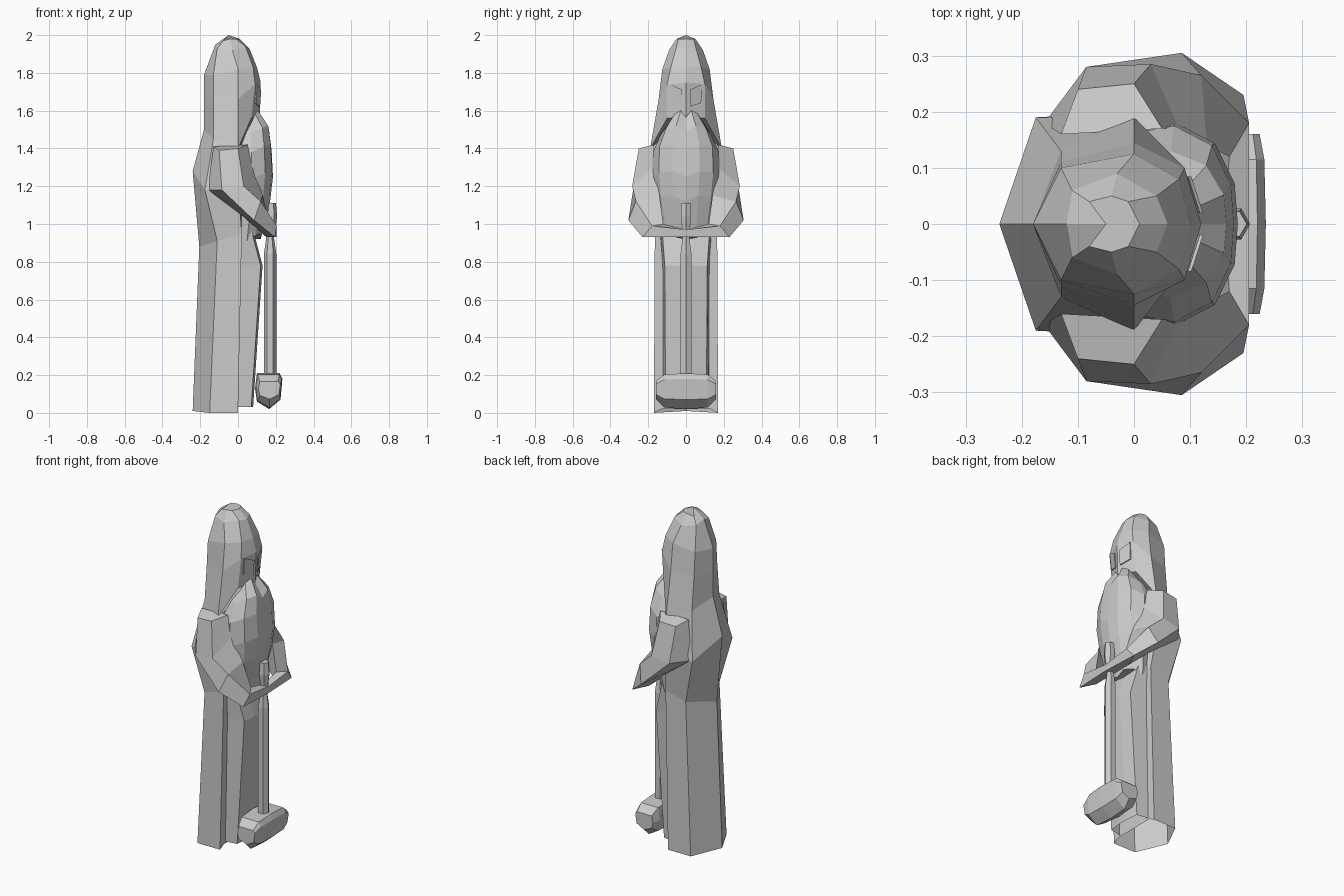
import bpy
import bmesh
from math import cos, sin, tau
from mathutils import Vector

default_cube = bpy.data.objects.get("Cube")
if default_cube:
    bpy.data.objects.remove(default_cube, do_unlink=True)

# One plain stone colour for the whole statue
stone = bpy.data.materials.new("stone_grey")
stone.use_nodes = True
stone.diffuse_color = (.6, .6, .6, 1)
shader = next(node for node in stone.node_tree.nodes if node.type == "BSDF_PRINCIPLED")
shader.inputs["Base Color"].default_value = stone.diffuse_color
shader.inputs["Roughness"].default_value = .8


def loft(name, rings, cap_start=True, cap_end=True):
    """Bridge closed rings of points with flat quads and cap the chosen ends."""
    bm = bmesh.new()
    rows = [[bm.verts.new(point) for point in ring] for ring in rings]
    count = len(rows[0])
    for lower, upper in zip(rows, rows[1:]):
        for i in range(count):
            j = (i + 1) % count
            bm.faces.new((lower[i], lower[j], upper[j], upper[i]))
    if cap_start:
        bm.faces.new(rows[0][::-1])
    if cap_end:
        bm.faces.new(rows[-1])
    bmesh.ops.recalc_face_normals(bm, faces=bm.faces)
    mesh = bpy.data.meshes.new(name)
    bm.to_mesh(mesh)
    bm.free()
    mesh.materials.append(stone)
    obj = bpy.data.objects.new(name, mesh)
    bpy.context.collection.objects.link(obj)


def flip(points):
    """Mirror points across the body's symmetry plane."""
    return [(x, -y, z) for x, y, z in points]


def whole(half):
    """Complete a half ring, sharing the points that lie on the symmetry plane."""
    return half + flip([point for point in reversed(half) if point[1] > 0])


def paired(name, rings, **caps):
    """Build a part together with its mirrored twin."""
    loft("left_" + name, rings, **caps)
    loft("right_" + name, [flip(ring) for ring in rings], **caps)


# Hood: each half ring runs back, rear corner, side, cheek, front
hood = [
    [(-.18, 0, 1.5), (-.13, .13, 1.45), (0, .19, 1.4), (.07, .1, 1.56), (.115, 0, 1.57)],
    [(-.18, 0, 1.65), (-.13, .11, 1.65), (0, .145, 1.66), (.09, .1, 1.74), (.12, 0, 1.75)],
    [(-.18, 0, 1.79), (-.13, .1, 1.79), (0, .125, 1.82), (.08, .08, 1.83), (.1, 0, 1.83)],
    [(-.12, 0, 1.95), (-.11, .06, 1.93), (-.03, .09, 1.92), (.04, .05, 1.94), (.06, 0, 1.93)],
    [(-.05, 0, 2), (-.08, .04, 1.97), (-.04, .05, 1.98), (-.01, .04, 1.98), (.01, 0, 1.98)],
]
loft("hood", [whole(half) for half in hood])

# Cloak, hollow below: back, rear corner, side, then the folded front edge
cloak = [
    [(-.24, 0, .01), (-.15, .17, 0), (0, .17, 0), (0, .13, .02)],
    [(-.205, 0, .88), (-.11, .16, .91), (.02, .165, .95), (.02, .13, .95)],
    [(-.24, 0, 1.28), (-.175, .19, 1.18), (0, .2, 1.2), (.03, .14, 1.2)],
    [(-.18, 0, 1.5), (-.13, .13, 1.45), (0, .19, 1.4), (.05, .1, 1.5)],
]
loft("cloak", [whole(half) for half in cloak], cap_start=False, cap_end=False)

# Inner robe with a flat front panel: height, depth, half width
skirt = []
for height, depth, width in ((.03, .08, .12), (.78, .13, .125), (.97, .08, .14)):
    skirt.append(whole([(0, width, height), (depth - .01, width * .9, height),
                        (depth, width * .25, height)]))
loft("inner_robe", skirt, cap_start=False, cap_end=False)

# Broad chest: height, front depth, half width
chest = []
for height, depth, width in ((.93, .12, .13), (1.13, .17, .165), (1.26, .185, .18),
                             (1.4, .178, .175), (1.5, .165, .13), (1.58, .11, .07)):
    chest.append(whole([(-.02, width * .9, height), (depth * .4, width, height - .02),
                        (depth * .78, width * .8, height + .01),
                        (depth * .97, width * .4, height + .02), (depth, 0, height - .01)]))
loft("chest", chest)

# Sleeves: each ring runs outer back, outer front, inner front, inner back
sleeve = [
    [(-.1, .24, 1.39), (0, .25, 1.4), (.05, .17, 1.42), (-.13, .16, 1.41)],
    [(-.085, .28, 1.18), (.03, .285, 1.2), (.08, .17, 1.3), (-.16, .18, 1.18)],
    [(.085, .305, 1.02), (.12, .265, 1.12), (.13, .14, 1.15), (.04, .17, 1.03)],
    [(.195, .23, .93), (.205, .18, .99), (.17, .12, 1), (.15, .14, .93)],
    [(.205, 0, .93), (.205, 0, .97), (.16, 0, .97), (.15, 0, .93)],
]
paired("sleeve", sleeve, cap_end=False)

# Shallow eye plates set on the face
eye = [(.117, .02, 1.71), (.096, .085, 1.74), (.088, .08, 1.64), (.111, .02, 1.62)]
paired("eye", [eye, [(x + .006, y, z) for x, y, z in eye]])


def hexagon(center, radius, height):
    """A level six-sided ring for the hammer shaft."""
    return [(center + radius * cos(tau * i / 6), radius * sin(tau * i / 6), height)
            for i in range(6)]


# Long shaft narrowing below the hands, and the grip above them
loft("hammer_shaft", [hexagon(.17, r, z) for r, z in ((.033, .18), (.033, .84), (.02, .93))])
loft("hammer_grip", [hexagon(.175, r, z) for r, z in ((.018, .93), (.032, 1.04), (.026, 1.11))])

# Hammer head: one profile, squeezed towards the two striking ends
profile = [(.1, .21), (.22, .21), (.235, .18), (.225, .07), (.165, .02), (.1, .06), (.09, .13)]
middle = Vector((.18, .125))
head = []
for side, squeeze in ((-.16, (.8, .5)), (-.115, (.95, .92)), (0, (1, 1)),
                      (.115, (.95, .92)), (.16, (.8, .5))):
    ring = [middle + (Vector(point) - middle) * Vector(squeeze) for point in profile]
    head.append([(point.x, side, point.y) for point in ring])
loft("hammer_head", head)
